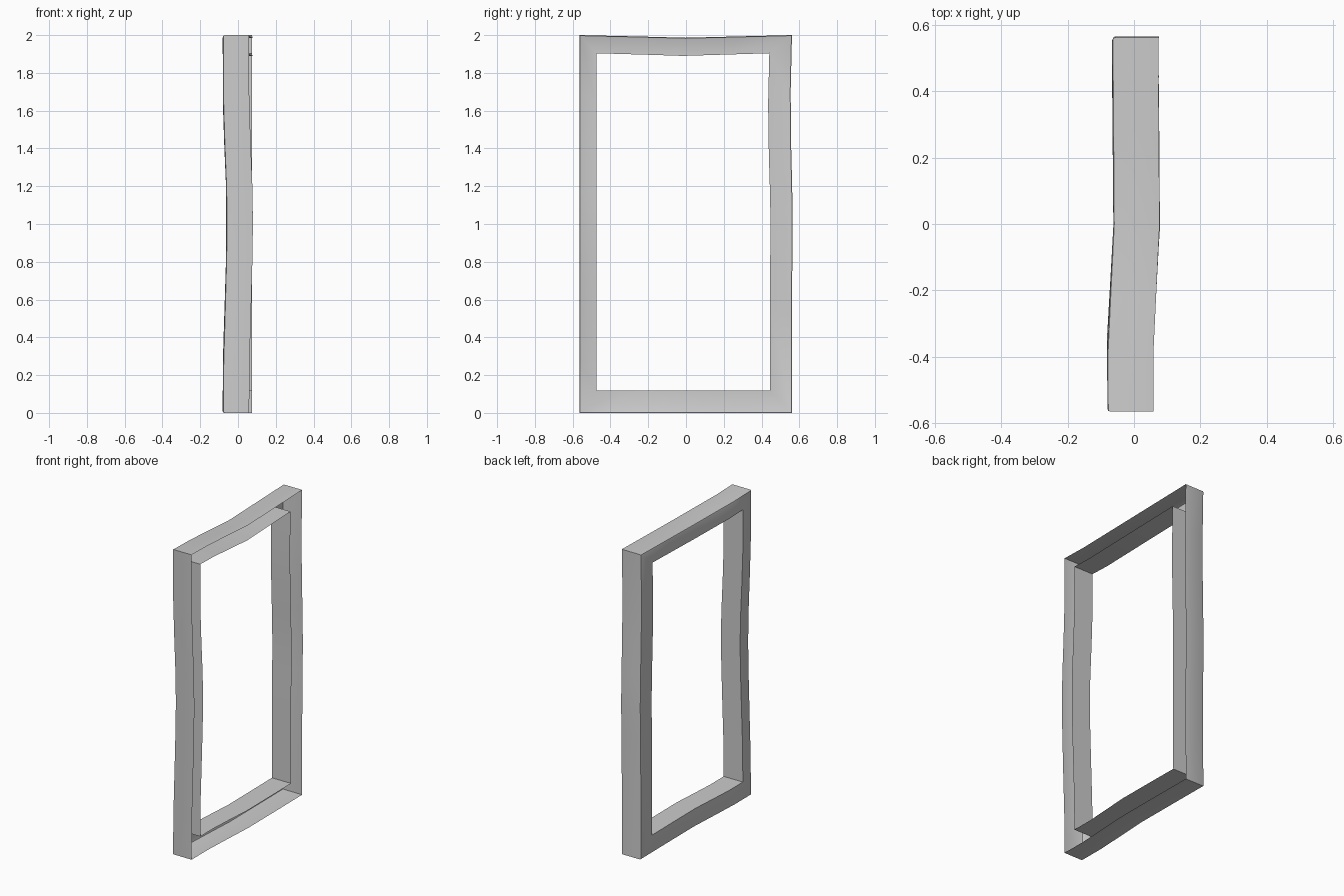
import bpy, bmesh
from mathutils import Vector

if "Cube" in bpy.data.objects:
    bpy.data.objects.remove(bpy.data.objects["Cube"])

# Corners in (y, z, back x): bottom-left, bottom-right, top-right, top-left
OUTER = [(-0.565, 0.0), (0.561, 0.0), (0.561, 2.0), (-0.565, 2.0)]
INNER = [(-0.475, 0.118), (0.446, 0.118), (0.441, 1.904), (-0.475, 1.904)]
DEPTH = 0.139

# Warp of each side, as (fraction along side, back x, dy, dz)
BOTTOM = [(0, -.08, 0, 0), (.15, -.081, 0, 0), (.3, -.073, 0, 0),
          (.5, -.061, 0, 0), (.75, -.063, 0, 0)]
RIGHT = [(0, -.066, 0, 0), (.25, -.065, -.001, 0), (.4, -.064, .002, 0), (.5, -.064, .004, 0),
         (.6, -.064, .001, 0), (.7, -.065, -.004, 0), (.85, -.066, -.007, 0)]
TOP = [(0, -.066, 0, 0), (.25, -.064, 0, -.007), (.5, -.062, 0, -.014),
       (.7, -.073, 0, -.008), (.85, -.081, 0, -.004)]
LEFT = [(0, -.08, 0, 0), (.15, -.08, 0, 0), (.27, -.073, 0, 0), (.4, -.063, 0, 0),
        (.5, -.06, 0, 0), (.6, -.063, 0, 0), (.73, -.07, 0, 0), (.87, -.078, 0, 0)]

bm = bmesh.new()
rings = []


def point(loop, i, t, dy, dz, x):
    a, b = Vector(loop[i]), Vector(loop[(i + 1) % 4])
    p = a.lerp(b, t)
    return bm.verts.new((x, p.x + dy, p.y + dz))


# Channel section (open towards +x) carried around the four warped sides
for i, side in enumerate((BOTTOM, RIGHT, TOP, LEFT)):
    for t, x, dy, dz in side:
        rings.append([point(loop, i, t, dy, dz, xx) for loop, xx in
                      ((OUTER, x + DEPTH), (OUTER, x), (INNER, x), (INNER, x + DEPTH))])

n = len(rings)
for k in range(n):
    a, b = rings[k], rings[(k + 1) % n]
    for j in range(3):
        bm.faces.new((a[j], a[j + 1], b[j + 1], b[j]))
bmesh.ops.recalc_face_normals(bm, faces=bm.faces)

# Face outward: the back plate must point to -x
plate = next(f for f in bm.faces if abs(f.normal.x) > .8)
if plate.normal.x > 0:
    bmesh.ops.reverse_faces(bm, faces=bm.faces)

# Softened outer back edge
rim = [bm.edges.get((rings[k][1], rings[(k + 1) % n][1])) for k in range(n)]
bmesh.ops.bevel(bm, geom=rim, offset=0.009, segments=2, profile=0.5, affect='EDGES')

mesh = bpy.data.meshes.new("door_frame")
bm.to_mesh(mesh)
bm.free()
frame = bpy.data.objects.new("door_frame", mesh)
bpy.context.collection.objects.link(frame)
bpy.context.view_layer.objects.active = frame
frame.select_set(True)
bpy.ops.object.shade_smooth_by_angle(angle=0.6)
